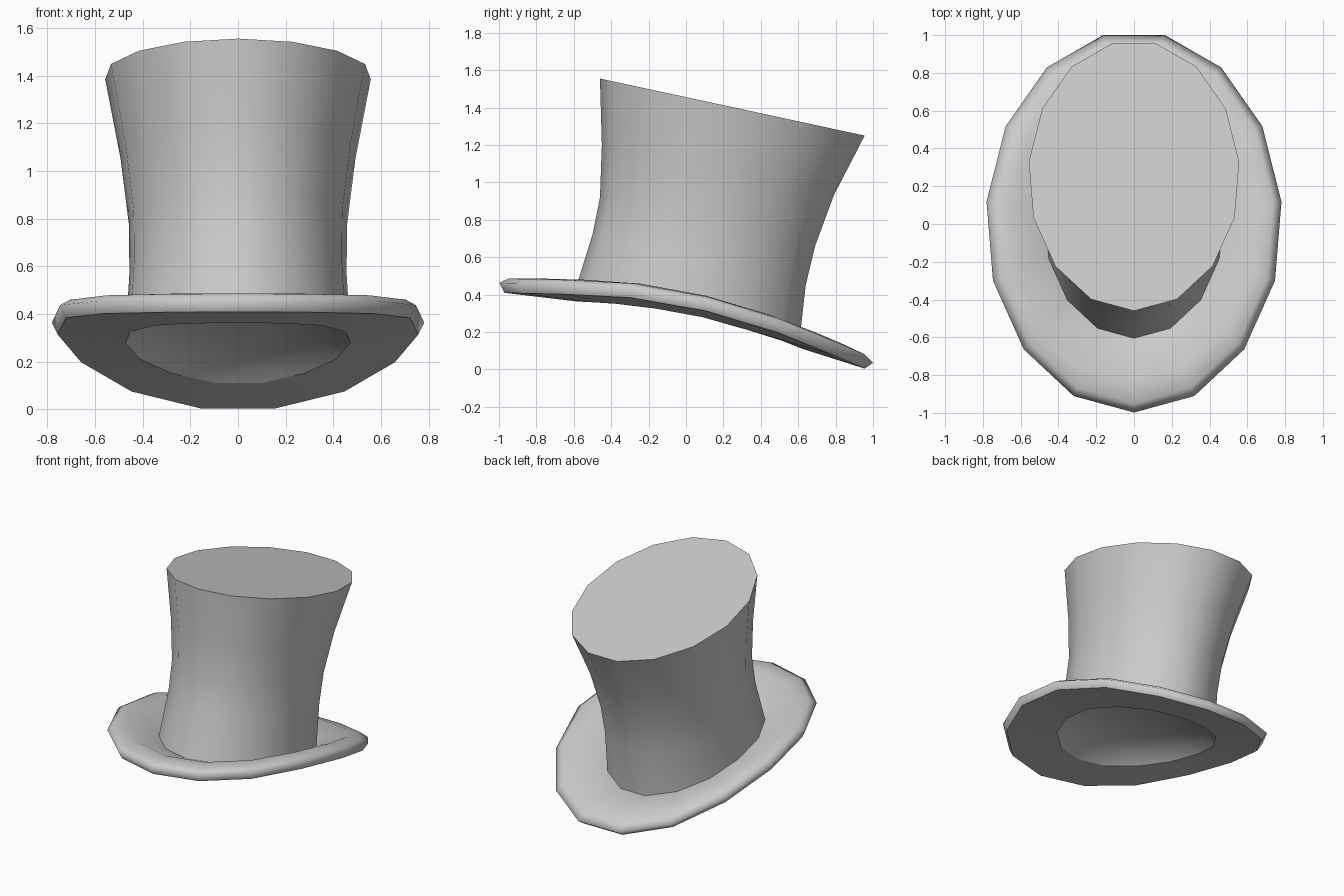
import bpy, bmesh, math

SIDES = 15

old = bpy.data.objects.get("Cube")
if old:
    bpy.data.objects.remove(old, do_unlink=True)

felt = bpy.data.materials.new("grey_felt")
felt.use_nodes = True
grey = (0.6, 0.6, 0.6, 1)
felt.diffuse_color = grey
felt.node_tree.nodes["Principled BSDF"].inputs["Base Color"].default_value = grey

# Side curve of the brim edge: (y, z)
BRIM_CURVE = [(-1, 0.463), (-0.57, 0.453), (-0.27, 0.435), (0.14, 0.36),
              (0.54, 0.235), (0.95, 0.06), (1, 0.035)]


def brim_height(y):
    for (y0, z0), (y1, z1) in zip(BRIM_CURVE, BRIM_CURVE[1:]):
        if y <= y1:
            break
    return z0 + (z1 - z0) * (y - y0) / (y1 - y0)


def oval(half_width, front, back):
    """Points of an oval with one corner at the front."""
    reach = math.cos(math.pi / SIDES)
    radius = (back - front) / (1 + reach)
    for i in range(SIDES):
        a = math.tau * i / SIDES
        yield half_width * math.sin(a), front + radius * (1 - math.cos(a))


def curved_ring(half_width, front, back, lift):
    return [(x, y, brim_height(y) + lift) for x, y in oval(half_width, front, back)]


def tilted_ring(half_width, front, z_front, back, z_back):
    slope = (z_back - z_front) / (back - front)
    return [(x, y, z_front + slope * (y - front)) for x, y in oval(half_width, front, back)]


def loft(name, rings, angle, cap=False, tip=None):
    bm = bmesh.new()
    loops = [[bm.verts.new(p) for p in ring] for ring in rings]
    for low, high in zip(loops, loops[1:]):
        for i in range(SIDES):
            j = (i + 1) % SIDES
            bm.faces.new((low[i], low[j], high[j], high[i]))
    if cap:
        bm.faces.new(loops[-1])
    if tip:
        top = bm.verts.new(tip)
        for i in range(SIDES):
            bm.faces.new((loops[-1][i], loops[-1][(i + 1) % SIDES], top))
        # The lining is seen from below
        bmesh.ops.reverse_faces(bm, faces=bm.faces[:])
    mesh = bpy.data.meshes.new(name)
    bm.to_mesh(mesh)
    bm.free()
    mesh.materials.append(felt)
    obj = bpy.data.objects.new(name, mesh)
    bpy.context.collection.objects.link(obj)
    bpy.ops.object.select_all(action="DESELECT")
    obj.select_set(True)
    bpy.context.view_layer.objects.active = obj
    bpy.ops.object.shade_smooth_by_angle(angle=math.radians(angle))


# Flared crown, leaning back, with a flat top
seam = curved_ring(0.475, -0.605, 0.605, -0.07)
loft("crown", [
    seam,
    tilted_ring(0.458, -0.5, 0.72, 0.64, 0.45),
    tilted_ring(0.46, -0.46, 0.92, 0.69, 0.66),
    tilted_ring(0.495, -0.45, 1.2, 0.79, 0.93),
    tilted_ring(0.56, -0.46, 1.555, 0.955, 1.25),
], 40, cap=True)

# Brim: rolled edge, raised ridge, then a trough down to the crown
lower_edge = curved_ring(0.76, -0.97, 0.955, -0.053)
loft("brim", [
    lower_edge,
    curved_ring(0.785, -0.998, 1.0, 0),
    curved_ring(0.74, -0.95, 0.955, 0.024),
    curved_ring(0.66, -0.83, 0.84, 0.028),
    seam,
], 120)

# Underside of the brim, with a crisp outer edge
opening = curved_ring(0.475, -0.58, 0.62, -0.09)
loft("brim_underside", [opening, lower_edge], 60)

# Shallow domed lining inside the opening
loft("lining", [
    opening,
    curved_ring(0.41, -0.48, 0.55, -0.035),
    curved_ring(0.24, -0.25, 0.34, 0.01),
], 60, tip=(0, 0.06, 0.4))
